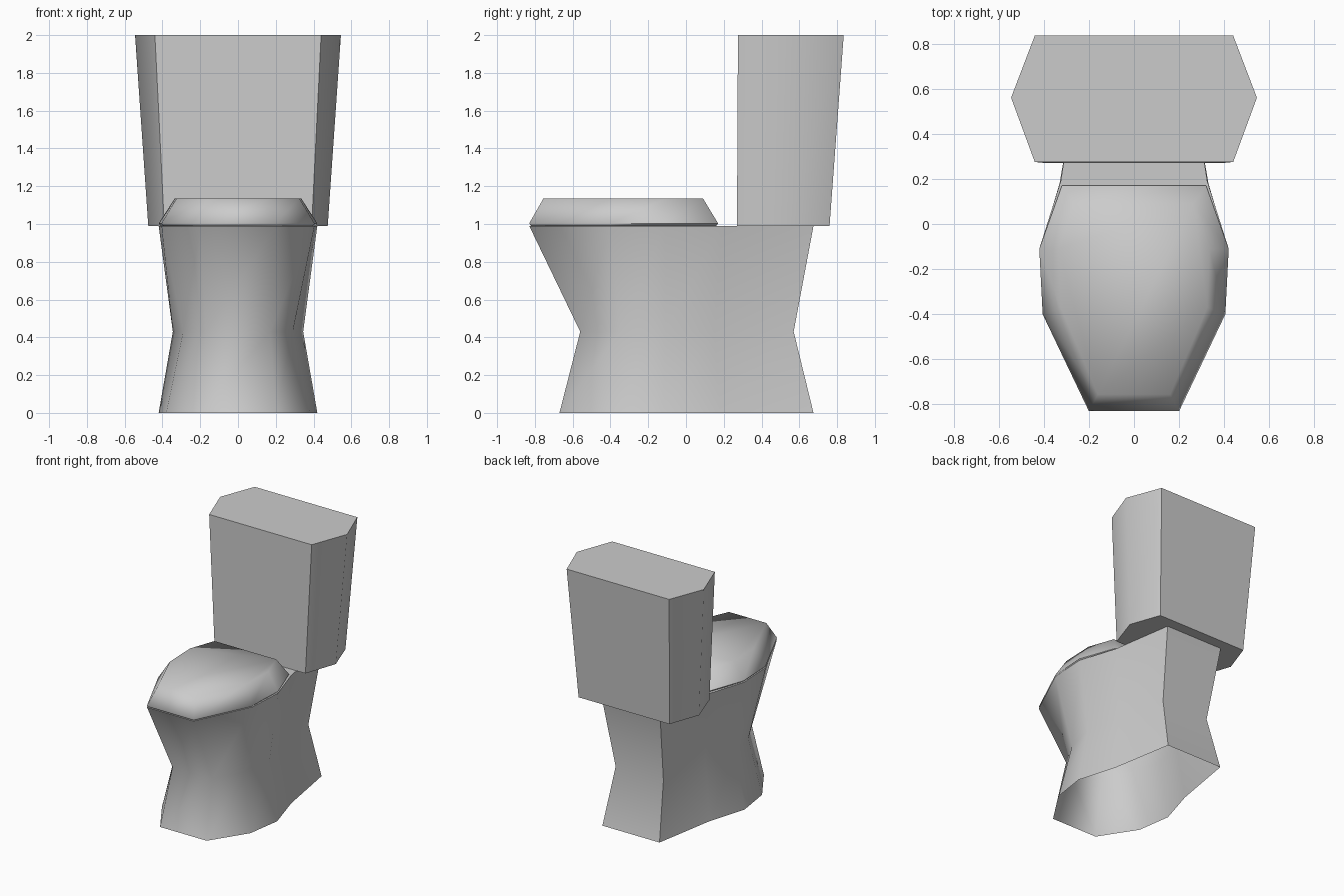
import bpy, bmesh, math

if "Cube" in bpy.data.objects:
    bpy.data.objects.remove(bpy.data.objects["Cube"])


def loft(name, sections, cap_bottom=True):
    """Skin a stack of (z, right-half outline front to back), mirrored in x."""
    bm = bmesh.new()
    rings = []
    for z, half in sections:
        outline = half + [(-x, y) for x, y in reversed(half) if x]
        rings.append([bm.verts.new((x, y, z)) for x, y in outline])
    for low, high in zip(rings, rings[1:]):
        n = len(low)
        for i in range(n):
            j = (i + 1) % n
            bm.faces.new((low[i], low[j], high[j], high[i]))
    bm.faces.new(rings[-1])
    if cap_bottom:
        bm.faces.new(rings[0][::-1])
    mesh = bpy.data.meshes.new(name)
    bm.to_mesh(mesh)
    bm.free()
    obj = bpy.data.objects.new(name, mesh)
    bpy.context.collection.objects.link(obj)
    bpy.ops.object.select_all(action='DESELECT')
    obj.select_set(True)
    bpy.context.view_layer.objects.active = obj
    bpy.ops.object.shade_smooth_by_angle(angle=math.radians(67))
    return obj


# Waisted pedestal and bowl, open underneath
loft("bowl_base", [
    (0.00, [(.20, -.67), (.38, -.39), (.42, -.12), (.33, .18), (.245, .675)]),
    (0.43, [(.17, -.56), (.29, -.35), (.345, -.11), (.27, .15), (.205, .57)]),
    (0.99, [(.20, -.83), (.405, -.40), (.42, -.11), (.325, .19), (.25, .675)]),
], cap_bottom=False)

# Closed lid with a thin undercut where it meets the bowl
loft("lid", [
    (0.990, [(.195, -.82), (.395, -.40), (.41, -.11), (.31, .16)]),
    (1.003, [(.20, -.83), (.405, -.40), (.42, -.11), (.32, .17)]),
    (1.135, [(.16, -.755), (.325, -.37), (.335, -.11), (.265, .09)]),
])

# Six-sided water tank, flaring upward
loft("tank", [
    (0.99, [(.39, .27), (.475, .52), (.39, .76)]),
    (2.00, [(.44, .275), (.545, .56), (.44, .835)]),
])
